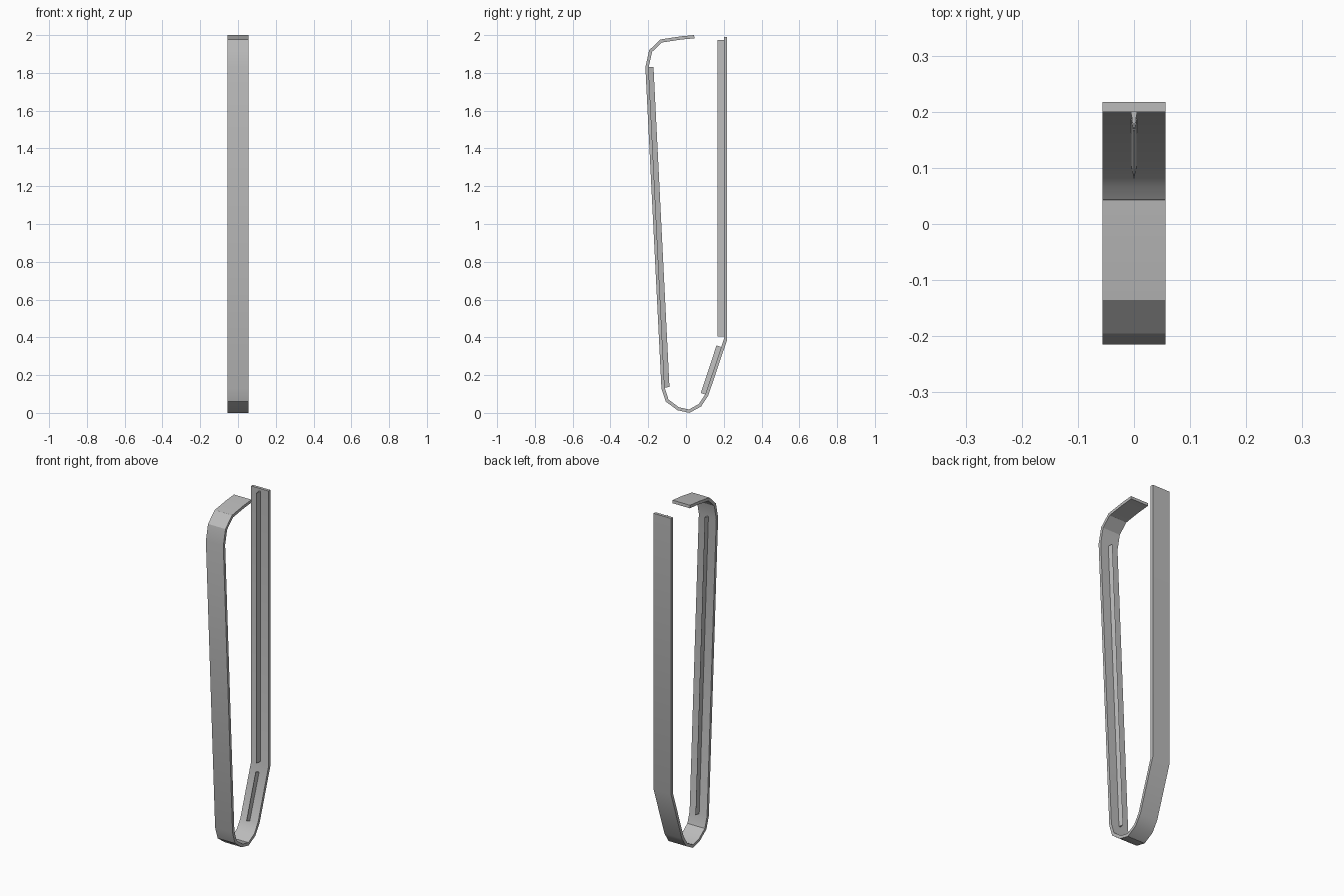
import bpy
import bmesh
import math
from mathutils import Vector

if "Cube" in bpy.data.objects:
    bpy.data.objects.remove(bpy.data.objects["Cube"], do_unlink=True)

HALF_WIDTH = 0.056
THICKNESS = 0.017

grey = bpy.data.materials.new("plain grey")
grey.use_nodes = True
grey.diffuse_color = (0.5, 0.5, 0.5, 1)
grey.node_tree.nodes["Principled BSDF"].inputs["Base Color"].default_value = (0.5, 0.5, 0.5, 1)


def inward(a, b):
    """Unit normal in the side plane pointing to the inside of the loop."""
    d = (b - a).normalized()
    return Vector((-d.y, d.x))


def loft(name, sections):
    """Skin a closed solid through a list of matching cross-sections."""
    bm = bmesh.new()
    rings = [[bm.verts.new(p) for p in s] for s in sections]
    n = len(rings[0])
    for r0, r1 in zip(rings, rings[1:]):
        for i in range(n):
            j = (i + 1) % n
            bm.faces.new((r0[i], r0[j], r1[j], r1[i]))
    bm.faces.new(rings[0])
    bm.faces.new(rings[-1])
    bmesh.ops.recalc_face_normals(bm, faces=bm.faces)
    mesh = bpy.data.meshes.new(name)
    bm.to_mesh(mesh)
    bm.free()
    mesh.materials.append(grey)
    obj = bpy.data.objects.new(name, mesh)
    bpy.context.collection.objects.link(obj)
    bpy.ops.object.select_all(action="DESELECT")
    obj.select_set(True)
    bpy.context.view_layer.objects.active = obj
    bpy.ops.object.shade_smooth_by_angle(angle=math.radians(30))
    return obj


# Bent strip: outer outline (y, z) from the hook tip, down the front, up the back
outline = [Vector(p) for p in (
    (0.043, 2.0), (-0.03, 1.993), (-0.135, 1.977), (-0.195, 1.92), (-0.215, 1.83),
    (-0.13, 0.13), (-0.107, 0.06), (-0.045, 0.014), (0.018, 0.0),
    (0.08, 0.034), (0.118, 0.092), (0.217, 0.385), (0.217, 1.99))]

normals = [inward(a, b) for a, b in zip(outline, outline[1:])]
sections = []
for i, p in enumerate(outline):
    n0 = normals[max(i - 1, 0)]
    n1 = normals[min(i, len(normals) - 1)]
    q = p + (n0 + n1) * THICKNESS / (1 + n0.dot(n1))
    sections.append([(-HALF_WIDTH, p.x, p.y), (HALF_WIDTH, p.x, p.y),
                     (HALF_WIDTH, q.x, q.y), (-HALF_WIDTH, q.x, q.y)])
loft("bent_strip", sections)


# Thin wedge ribs standing on the inner face of each straight run
def rib(name, start, end, depth=0.03, half=0.006):
    a, b = Vector(start), Vector(end)
    n = inward(a, b)
    rings = []
    for p in (a, b):
        base, tip = p - n * 0.002, p + n * depth
        rings.append([(-half, base.x, base.y), (half, base.x, base.y), (0, tip.x, tip.y)])
    loft(name, rings)


rib("front_rib", (-0.198, 1.83), (-0.1135, 0.135), depth=0.026)
rib("lower_back_rib", (0.107, 0.096), (0.19, 0.348))
rib("back_rib", (0.2, 0.405), (0.2, 1.975), depth=0.033)
